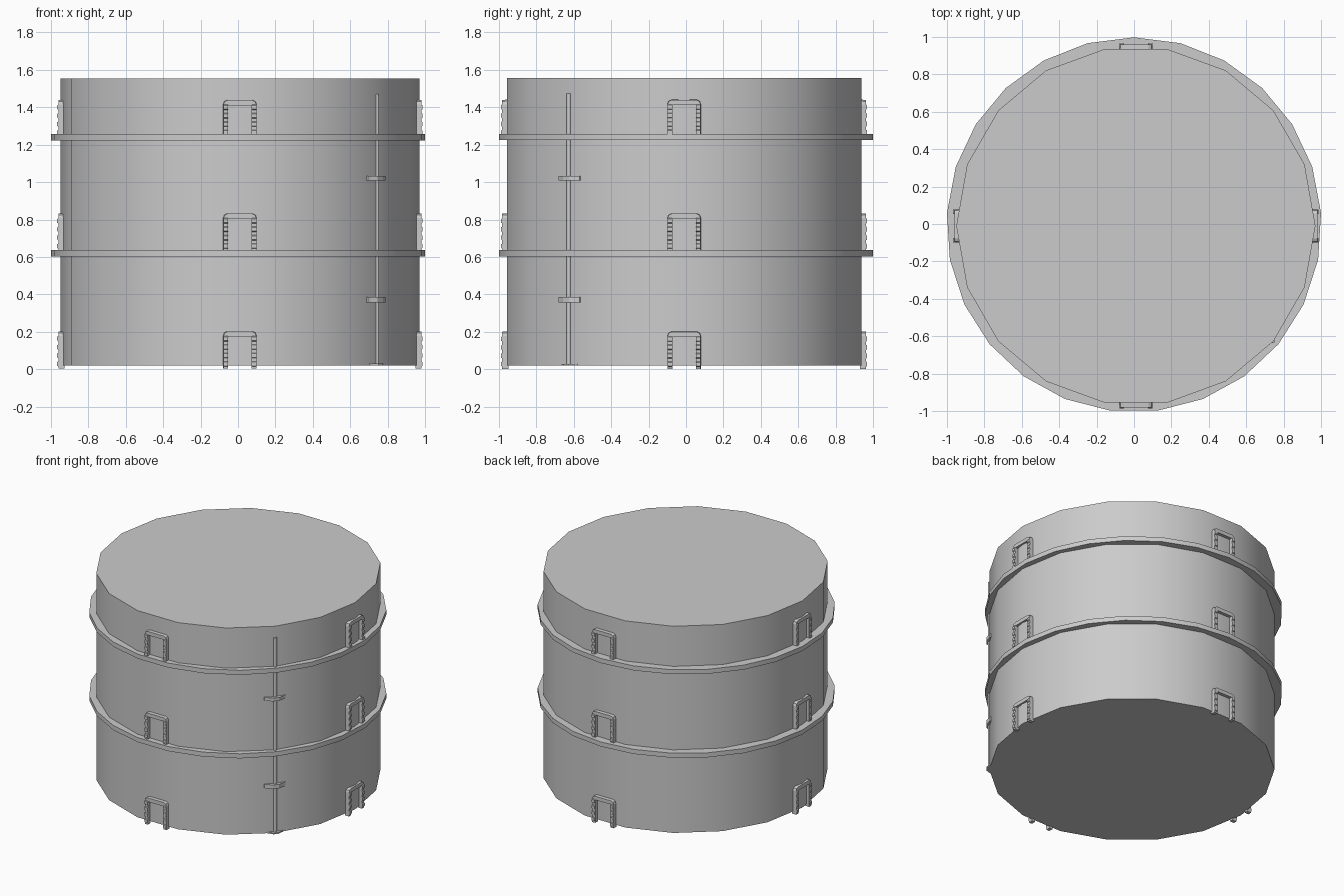
import bpy, bmesh
from math import sin, cos, pi, radians

if "Cube" in bpy.data.objects:
    bpy.data.objects.remove(bpy.data.objects["Cube"])

CX, CY = 0.01, -0.01   # axis of the main drum


def finish(bm, name, smooth=None):
    bmesh.ops.recalc_face_normals(bm, faces=bm.faces[:])
    me = bpy.data.meshes.new(name)
    bm.to_mesh(me)
    bm.free()
    ob = bpy.data.objects.new(name, me)
    bpy.context.collection.objects.link(ob)
    if smooth:
        bpy.ops.object.select_all(action='DESELECT')
        bpy.context.view_layer.objects.active = ob
        ob.select_set(True)
        bpy.ops.object.shade_smooth_by_angle(angle=radians(smooth))
    return ob


def prism(bm, a, b):
    """Closed solid between two matching point loops."""
    va, vb = [bm.verts.new(p) for p in a], [bm.verts.new(p) for p in b]
    n = len(va)
    bm.faces.new(va)
    bm.faces.new(vb[::-1])
    for i in range(n):
        j = (i + 1) % n
        bm.faces.new((va[i], vb[i], vb[j], va[j]))


def at(angle, t, r, z):
    """Point at tangential offset t, radial distance r, height z."""
    return (CX + r * cos(angle) - t * sin(angle),
            CY + r * sin(angle) + t * cos(angle), z)


def circle(n, r, z, start=0.0, c=(CX, CY)):
    return [(c[0] + r * cos(start + 2 * pi * i / n),
             c[1] + r * sin(start + 2 * pi * i / n), z) for i in range(n)]


# 18-sided drum
bm = bmesh.new()
prism(bm, circle(18, 0.96, 0.02), circle(18, 0.96, 1.555))
finish(bm, "drum_body", 30)

# Two 25-sided hoops
for k, (z0, z1) in enumerate([(0.603, 0.637), (1.223, 1.257)]):
    bm = bmesh.new()
    loops = [[bm.verts.new(p) for p in circle(25, r, z, pi / 2, (0, -0.004))]
             for r, z in [(1.002, z0), (1.002, z1), (0.935, z1), (0.935, z0)]]
    for i in range(25):
        j = (i + 1) % 25
        for m in range(4):
            a, b = loops[m], loops[(m + 1) % 4]
            bm.faces.new((a[i], a[j], b[j], b[i]))
    finish(bm, f"hoop_{k + 1}", 30)

# Arched brackets: three tiers on four sides
outer = [(-0.09, 0), (-0.09, 0.175), (-0.084, 0.192), (-0.068, 0.2),
         (0.068, 0.2), (0.084, 0.192), (0.09, 0.175), (0.09, 0)]
inner = [(0.064, 0), (0.064, 0.172), (-0.064, 0.172), (-0.064, 0)]
for tier, zb in enumerate([0.003, 0.633, 1.24]):
    for side in range(4):
        a = side * pi / 2
        bm = bmesh.new()
        arch = outer + inner
        prism(bm, [at(a, t, 0.938, zb + z) for t, z in arch],
              [at(a, t * 0.98, 0.971, zb + z * 0.99) for t, z in arch])
        # raised knuckles on each leg
        for s in (-1, 1):
            for zc in (0.025, 0.07, 0.115, 0.16):
                prof = [(0.965, zc - 0.018), (0.977, zc - 0.01),
                        (0.977, zc + 0.01), (0.965, zc + 0.018)]
                prism(bm, [at(a, s * 0.064, r, zb + z) for r, z in prof],
                      [at(a, s * 0.088, r, zb + z) for r, z in prof])
        finish(bm, f"bracket_{tier + 1}_{side + 1}")

# Thin vertical pipe on the front right corner
A = radians(-40)
bm = bmesh.new()
c = at(A, 0, 0.957, 0)[:2]
prism(bm, circle(8, 0.012, 0.02, 0, c), circle(8, 0.012, 1.472, 0, c))
finish(bm, "vertical_pipe", 50)

# Clamps and foot holding the pipe
half = [(0.075, 0.94), (0.073, 0.955), (0.055, 0.962), (0.022, 0.98)]
arc = half + [(-t, r) for t, r in reversed(half)]
for name, z0, z1, k in [("pipe_clamp_low", 0.357, 0.387, 1),
                        ("pipe_clamp_high", 1.008, 1.032, 1),
                        ("pipe_foot", 0.02, 0.03, 0.75)]:
    bm = bmesh.new()
    prism(bm, [at(A, t * k, r, z0) for t, r in arc],
          [at(A, t * k, r, z1) for t, r in arc])
    finish(bm, name)
